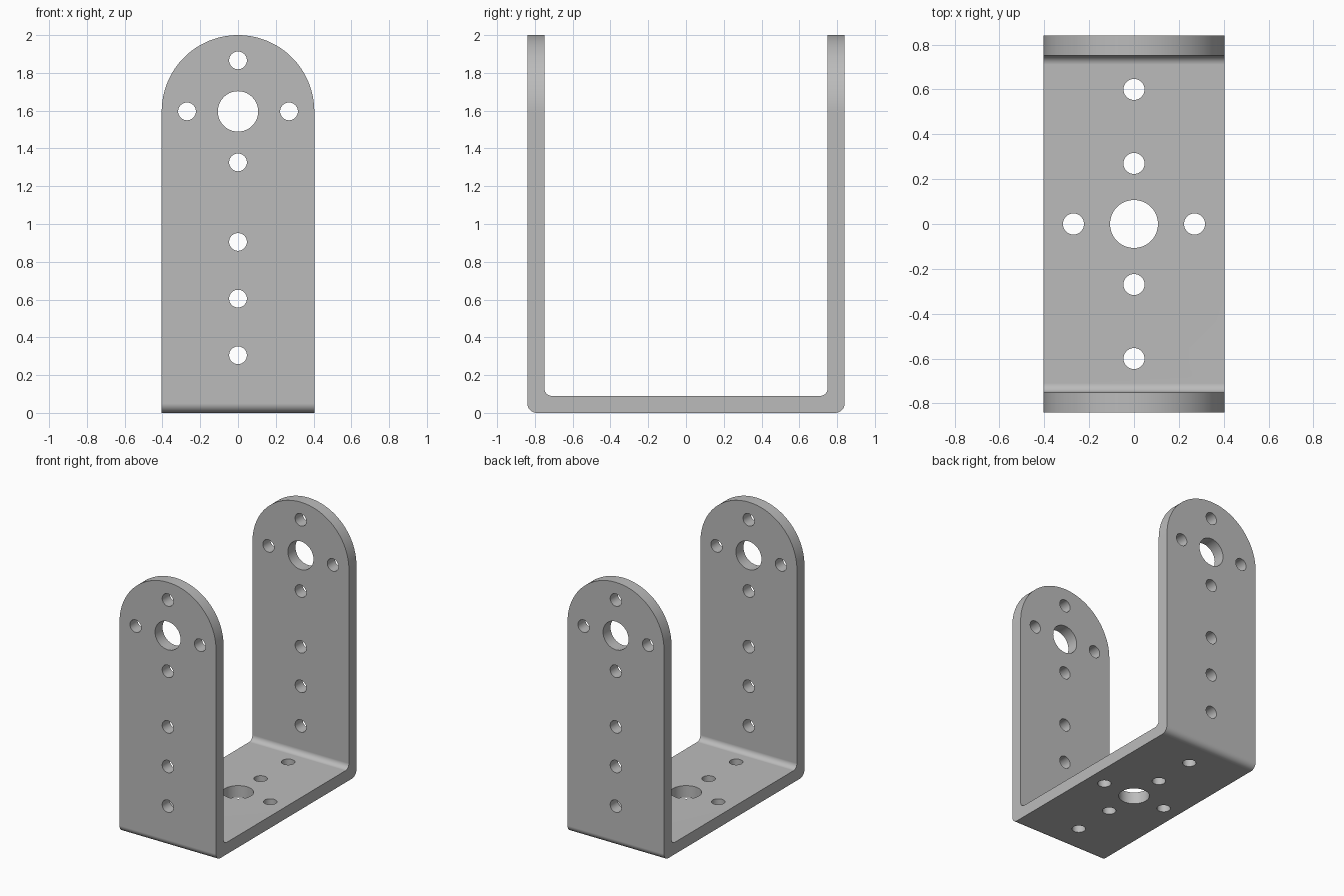
import bpy
import bmesh
from math import sin, cos, pi, radians
from mathutils import Vector

if "Cube" in bpy.data.objects:
    bpy.data.objects.remove(bpy.data.objects["Cube"], do_unlink=True)

HALF_W, HALF_L, THICK, HEIGHT = 0.404, 0.84, 0.09, 2.0
EYE_Z = HEIGHT - HALF_W          # centre of the rounded leg ends
OUTER_R, INNER_R = 0.05, 0.04    # bend radii
PITCH, SMALL_R, BIG_R = 0.27, 0.047, 0.107


def arc(cx, cy, r, start, end, steps):
    return [(cx + r * cos(radians(start + (end - start) * i / steps)),
             cy + r * sin(radians(start + (end - start) * i / steps)))
            for i in range(steps + 1)]


def prism(bm, points, place, sweep):
    """Extrude a closed 2D outline along the sweep vector."""
    face = bm.faces.new([bm.verts.new(place(u, v)) for u, v in points])
    out = bmesh.ops.extrude_face_region(bm, geom=[face])
    moved = [g for g in out["geom"] if isinstance(g, bmesh.types.BMVert)]
    bmesh.ops.translate(bm, vec=Vector(sweep), verts=moved)


def finish(bm, name):
    bmesh.ops.recalc_face_normals(bm, faces=bm.faces[:])
    mesh = bpy.data.meshes.new(name)
    bm.to_mesh(mesh)
    bm.free()
    obj = bpy.data.objects.new(name, mesh)
    bpy.context.collection.objects.link(obj)
    return obj


# Bent U-shaped strip, drawn in the y-z plane
inner = HALF_L - THICK
right = [(HALF_L, HEIGHT + 0.1), (inner, HEIGHT + 0.1)]
outer_bend = arc(HALF_L - OUTER_R, OUTER_R, OUTER_R, -90, 0, 8)
inner_bend = arc(inner - INNER_R, THICK + INNER_R, INNER_R, 0, -90, 8)
half = outer_bend + right + inner_bend
outline = half + [(-y, z) for y, z in reversed(half)]
bm = bmesh.new()
prism(bm, outline, lambda y, z: (-0.6, y, z), (1.2, 0, 0))
bracket = finish(bm, "u_bracket")

# Round-topped silhouette that trims the strip
bm = bmesh.new()
arch = arc(0, EYE_Z, HALF_W, 0, 180, 64) + [(-HALF_W, -0.2), (HALF_W, -0.2)]
prism(bm, arch, lambda x, z: (x, -1, z), (0, 2, 0))
silhouette = finish(bm, "silhouette_cutter")

# Holes through both legs and through the base
ring = [(PITCH, 0), (-PITCH, 0), (0, PITCH), (0, -PITCH)]
leg_holes = [(x, EYE_Z + z, SMALL_R) for x, z in ring]
leg_holes += [(0, z, SMALL_R) for z in (0.305, 0.605, 0.905)]
leg_holes.append((0, EYE_Z, BIG_R))
base_holes = [(x, y, SMALL_R) for x, y in ring + [(0, 0.6), (0, -0.6)]]
base_holes.append((0, 0, BIG_R))
bm = bmesh.new()
for x, z, r in leg_holes:
    prism(bm, arc(x, z, r, 0, 360, 40)[:-1], lambda u, v: (u, -1, v), (0, 2, 0))
for x, y, r in base_holes:
    prism(bm, arc(x, y, r, 0, 360, 40)[:-1], lambda u, v: (u, v, -0.1), (0, 0, 0.3))
holes = finish(bm, "hole_cutter")

# Apply the cuts
bpy.ops.object.select_all(action='DESELECT')
bpy.context.view_layer.objects.active = bracket
bracket.select_set(True)
for cutter, operation in ((silhouette, 'INTERSECT'), (holes, 'DIFFERENCE')):
    cut = bracket.modifiers.new(cutter.name, 'BOOLEAN')
    cut.operation = operation
    cut.solver = 'EXACT'
    cut.object = cutter
    bpy.ops.object.modifier_apply(modifier=cut.name)
    bpy.data.objects.remove(cutter, do_unlink=True)

# Bare metal grey
metal = bpy.data.materials.new("grey_metal")
metal.use_nodes = True
grey = (0.5, 0.5, 0.5, 1)
metal.diffuse_color = grey
metal.node_tree.nodes["Principled BSDF"].inputs["Base Color"].default_value = grey
bracket.data.materials.clear()
bracket.data.materials.append(metal)

# Smooth bends and bores, crisp edges
bpy.ops.object.shade_smooth_by_angle(angle=radians(30))
weighted = bracket.modifiers.new("flat_faces", 'WEIGHTED_NORMAL')
weighted.keep_sharp = True
